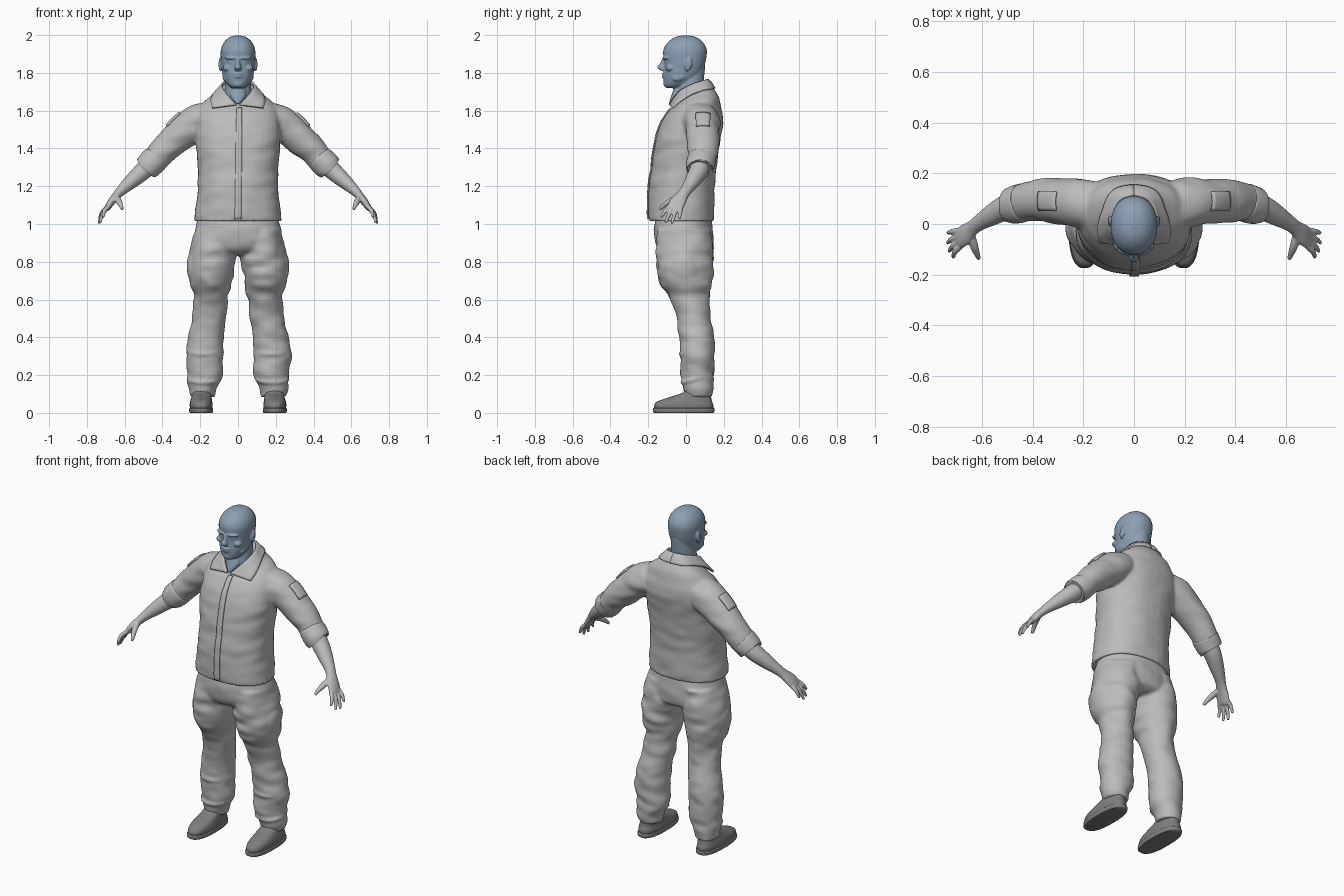
import bpy, bmesh, math
from mathutils import Vector, Matrix, noise

cube = bpy.data.objects.get("Cube")
if cube:
    bpy.data.objects.remove(cube)


def material(name, colour):
    m = bpy.data.materials.new(name)
    m.use_nodes = True
    m.diffuse_color = (*colour, 1)
    m.node_tree.nodes["Principled BSDF"].inputs["Base Color"].default_value = (*colour, 1)
    return m


CLOTH = material("pale grey", (.5, .5, .5))
SKIN = material("blue grey", (.26, .35, .45))
SHOE = material("dark grey", (.21, .21, .21))


def spline(points, steps=5):
    """Catmull-Rom curve through points of any dimension."""
    pts = [Vector(p) for p in points]
    pts = [2 * pts[0] - pts[1]] + pts + [2 * pts[-1] - pts[-2]]
    out = []
    for a, b, c, d in zip(pts, pts[1:], pts[2:], pts[3:]):
        for i in range(steps):
            t = i / steps
            out.append(.5 * (2 * b + (c - a) * t + (2 * a - 5 * b + 4 * c - d) * t * t
                             + (3 * b - a - 3 * c + d) * t ** 3))
    return out + [pts[-2]]


def loft(bm, rings, side=1, along=False, power=2, wrinkle=0, tilt=None, n=36):
    """Skin rings (x, y, z, rx, ry): level, or square to the path if along."""
    rows = spline(rings)
    loops = []
    for i, r in enumerate(rows):
        c = Vector(r[:3])
        u, v = Vector((1, 0, 0)), Vector((0, 1, 0))
        if along:
            t = (Vector(rows[min(i + 1, len(rows) - 1)][:3])
                 - Vector(rows[max(i - 1, 0)][:3])).normalized()
            u = (v - t * v.dot(t)).normalized()
            v = t.cross(u)
        loop = []
        for k in range(n):
            a = math.tau * k / n
            ca, sa = math.cos(a), math.sin(a)
            off = (u * math.copysign(abs(ca) ** (2 / power), ca) * max(r[3], .002)
                   + v * math.copysign(abs(sa) ** (2 / power), sa) * max(r[4], .002))
            if tilt:
                off.z += tilt(c.z) * off.y
            p = c + off
            p.x *= side
            if wrinkle:
                p += off * wrinkle * noise.noise(Vector((p.x * 9, p.y * 7, p.z * 20)))
            loop.append(bm.verts.new(p))
        loops.append(loop)
    for a, b in zip(loops, loops[1:]):
        for k in range(n):
            j = (k + 1) % n
            bm.faces.new((a[k], a[j], b[j], b[k]))
    bm.faces.new(loops[0][::-1])
    bm.faces.new(loops[-1])


def ball(bm, centre, size, turn=0, axis='X'):
    m = (Matrix.Translation(centre) @ Matrix.Rotation(turn, 4, axis)
         @ Matrix.Diagonal((*size, 1)))
    bmesh.ops.create_uvsphere(bm, u_segments=20, v_segments=12, radius=1, matrix=m)


def finish(bm, name, mat, voxel=0, smooth=3):
    bmesh.ops.recalc_face_normals(bm, faces=bm.faces)
    me = bpy.data.meshes.new(name)
    bm.to_mesh(me)
    bm.free()
    ob = bpy.data.objects.new(name, me)
    bpy.context.collection.objects.link(ob)
    me.materials.append(mat)
    bpy.ops.object.select_all(action='DESELECT')
    ob.select_set(True)
    bpy.context.view_layer.objects.active = ob
    bpy.ops.object.shade_smooth_by_angle(angle=math.radians(40))
    if voxel:
        r = ob.modifiers.new("Blend", 'REMESH')
        r.mode, r.voxel_size, r.use_smooth_shade = 'VOXEL', voxel, True
        s = ob.modifiers.new("Soften", 'SMOOTH')
        s.factor, s.iterations = .5, smooth
    return ob


# Head: skull, neck, throat and facial features
bm = bmesh.new()
loft(bm, [(0, 0, 1.999, .01, .012), (0, -.002, 1.988, .046, .058), (0, -.003, 1.96, .076, .095),
          (0, -.005, 1.92, .091, .115), (0, -.006, 1.87, .091, .112), (0, -.01, 1.83, .087, .106),
          (0, -.02, 1.79, .081, .1), (0, -.032, 1.755, .068, .086), (0, -.05, 1.732, .05, .064),
          (0, -.06, 1.72, .03, .04)], power=2.15)
loft(bm, [(0, .03, 1.84, .06, .072), (0, .024, 1.76, .067, .07), (0, .016, 1.7, .071, .072),
          (0, .01, 1.64, .078, .075)])
loft(bm, [(0, -.02, 1.73, .04, .04), (0, -.05, 1.68, .042, .028), (0, -.08, 1.635, .008, .012)])
loft(bm, [(0, -.11, 1.878, .011, .015), (0, -.122, 1.85, .011, .017),
          (0, -.13, 1.828, .018, .022), (0, -.116, 1.812, .017, .018)], n=16)
ball(bm, (0, -.092, 1.743), (.034, .028, .024))
ball(bm, (0, -.116, 1.793), (.028, .013, .007))
ball(bm, (0, -.115, 1.78), (.025, .013, .007))
for s in (1, -1):
    ball(bm, (s * .038, -.107, 1.879), (.034, .015, .009), s * .35, 'Z')
    ball(bm, (s * .036, -.1, 1.857), (.014, .01, .008))
    ball(bm, (s * .055, -.083, 1.825), (.026, .025, .018))
    ball(bm, (s * .094, .012, 1.845), (.009, .02, .036), -.2)
    ball(bm, (s * .068, -.03, 1.78), (.014, .045, .022), .3)
finish(bm, "head", SKIN, .0045, 2)

# Jacket: torso blended with both rolled sleeves
bm = bmesh.new()
loft(bm, [(0, -.025, 1.015, .232, .172), (0, -.024, 1.1, .222, .174), (0, -.022, 1.2, .212, .174),
          (0, -.01, 1.3, .214, .172), (0, .002, 1.4, .222, .172), (0, .024, 1.5, .228, .17),
          (0, .045, 1.58, .218, .15), (0, .055, 1.64, .185, .122), (0, .048, 1.685, .125, .1),
          (0, .04, 1.72, .085, .082)], power=2.25, wrinkle=.035,
     tilt=lambda z: max(0, z - 1.6) * 4)
for s in (1, -1):
    loft(bm, [(.12, .06, 1.57, .09, .075), (.2, .08, 1.545, .098, .092), (.27, .088, 1.5, .092, .092),
              (.37, .092, 1.415, .084, .077), (.44, .085, 1.34, .074, .07),
              (.478, .076, 1.302, .066, .062)], s, along=True, wrinkle=.1)
jacket = finish(bm, "jacket", CLOTH, .0095)

# Rolled cuffs
for s, label in ((1, "left"), (-1, "right")):
    bm = bmesh.new()
    loft(bm, [(.435, .085, 1.347, .07, .066), (.442, .083, 1.34, .077, .073),
              (.482, .073, 1.3, .073, .069), (.488, .072, 1.294, .064, .06)], s, True, wrinkle=.06)
    finish(bm, label + "_cuff", CLOTH)

# Arms: forearm, palm, fingers and thumb
for s, label in ((1, "left"), (-1, "right")):
    bm = bmesh.new()
    loft(bm, [(.44, .083, 1.34, .05, .05), (.5, .068, 1.283, .05, .048), (.56, .036, 1.23, .042, .04),
              (.615, .002, 1.18, .031, .028), (.64, -.018, 1.153, .032, .023),
              (.668, -.042, 1.12, .042, .02), (.69, -.058, 1.088, .041, .016),
              (.697, -.063, 1.077, .034, .01)], s, True)
    for i, tip in enumerate(((.714, -.132, 1.035), (.73, -.108, 1.008),
                             (.737, -.075, 1.003), (.735, -.035, 1.027))):
        base = Vector((.684, -.088 + .021 * i, 1.095))
        tip = Vector(tip)
        mid = base.lerp(tip, .5) + Vector((.008, 0, .004))
        loft(bm, [(*base, .012, .012), (*mid, .011, .011), (*tip, .007, .007)], s, True, n=14)
    loft(bm, [(.645, -.035, 1.145, .016, .016), (.632, -.085, 1.122, .015, .017),
              (.62, -.118, 1.098, .012, .012), (.612, -.138, 1.078, .008, .008)], s, True, n=14)
    finish(bm, label + "_arm", CLOTH, .0042, 2)


def wrapped(bm, name, thick, mode):
    """Cloth strip laid on the jacket."""
    ob = finish(bm, name, CLOTH)
    w = ob.modifiers.new("Lay", 'SHRINKWRAP')
    w.target, w.wrap_mode, w.offset = jacket, mode, .004
    t = ob.modifiers.new("Thickness", 'SOLIDIFY')
    t.thickness, t.offset = thick, 0


def strip(bm, edge_a, edge_b, across=5):
    grid = [[bm.verts.new(Vector(a).lerp(Vector(b), k / across)) for k in range(across + 1)]
            for a, b in zip(edge_a, edge_b)]
    for g, h in zip(grid, grid[1:]):
        for k in range(across):
            bm.faces.new((g[k], g[k + 1], h[k + 1], h[k]))


# Collar flaps
for s, label in ((1, "left"), (-1, "right")):
    bm = bmesh.new()
    upper = [(0, .115, 1.765), (s * .058, .092, 1.758), (s * .084, .03, 1.737),
             (s * .068, -.035, 1.7), (s * .008, -.088, 1.63)]
    lower = [(0, .15, 1.715), (s * .08, .128, 1.71), (s * .128, .04, 1.69),
             (s * .143, -.03, 1.65), (s * .135, -.072, 1.615)]
    strip(bm, spline(upper), spline(lower))
    wrapped(bm, label + "_collar", .01, 'OUTSIDE')

# Front button strip
bm = bmesh.new()
heights = [1.02 + .61 * i / 40 for i in range(41)]
strip(bm, [(-.02 + .02 * (z - 1), -.22 + max(0, z - 1.2) * .3, z) for z in heights],
      [(.02, -.22 + max(0, z - 1.2) * .3, z) for z in heights], 3)
wrapped(bm, "button_strip", .007, 'ABOVE_SURFACE')

# Sleeve pocket flaps
for s, label in ((1, "left"), (-1, "right")):
    bm = bmesh.new()
    strip(bm, [(s * (.31 + .012 * i), .05, 1.59 - .011 * i) for i in range(7)],
          [(s * (.31 + .012 * i), .13, 1.59 - .011 * i) for i in range(7)])
    wrapped(bm, label + "_sleeve_flap", .009, 'ABOVE_SURFACE')

# Trousers: hips, loose legs, thigh pockets and ankle folds
bm = bmesh.new()
loft(bm, [(0, -.012, 1.05, .21, .145), (0, -.014, .98, .224, .155), (0, -.01, .91, .235, .155),
          (0, -.002, .86, .22, .14), (0, .005, .835, .18, .1)], power=2.2, wrinkle=.03)
for s in (1, -1):
    loft(bm, [(.12, -.008, .97, .105, .14), (.13, -.005, .86, .124, .15), (.142, -.005, .75, .12, .148),
              (.145, .002, .68, .108, .132), (.142, .018, .61, .092, .104), (.152, .04, .5, .092, .09),
              (.17, .056, .4, .096, .092), (.178, .06, .3, .1, .091), (.175, .062, .2, .094, .087),
              (.186, .065, .14, .077, .078), (.19, .068, .085, .064, .07)], s, wrinkle=.12)
    ball(bm, (s * .235, -.01, .76), (.036, .075, .09), s * .1, 'Y')
    for z, y in ((.33, .045), (.25, .06), (.18, .055)):
        ball(bm, (s * .18, y, z), (.094, .088, .02), .25, 'X')
finish(bm, "trousers", CLOTH, .0095)

# Shoes with a separate sole
for s, label in ((1, "left"), (-1, "right")):
    bm = bmesh.new()
    loft(bm, [(.195, -.012, .018, .058, .155), (.195, -.012, .04, .061, .157),
              (.195, -.006, .062, .058, .143), (.193, .025, .085, .053, .108),
              (.192, .058, .108, .05, .074), (.192, .062, .14, .046, .06)], s, power=2.4)
    finish(bm, label + "_shoe", SHOE)
    bm = bmesh.new()
    loft(bm, [(.195, -.012, 0, .058, .156), (.195, -.012, .006, .063, .162),
              (.195, -.012, .022, .063, .162), (.195, -.012, .026, .058, .156)], s, power=2.5)
    finish(bm, label + "_sole", SHOE)
